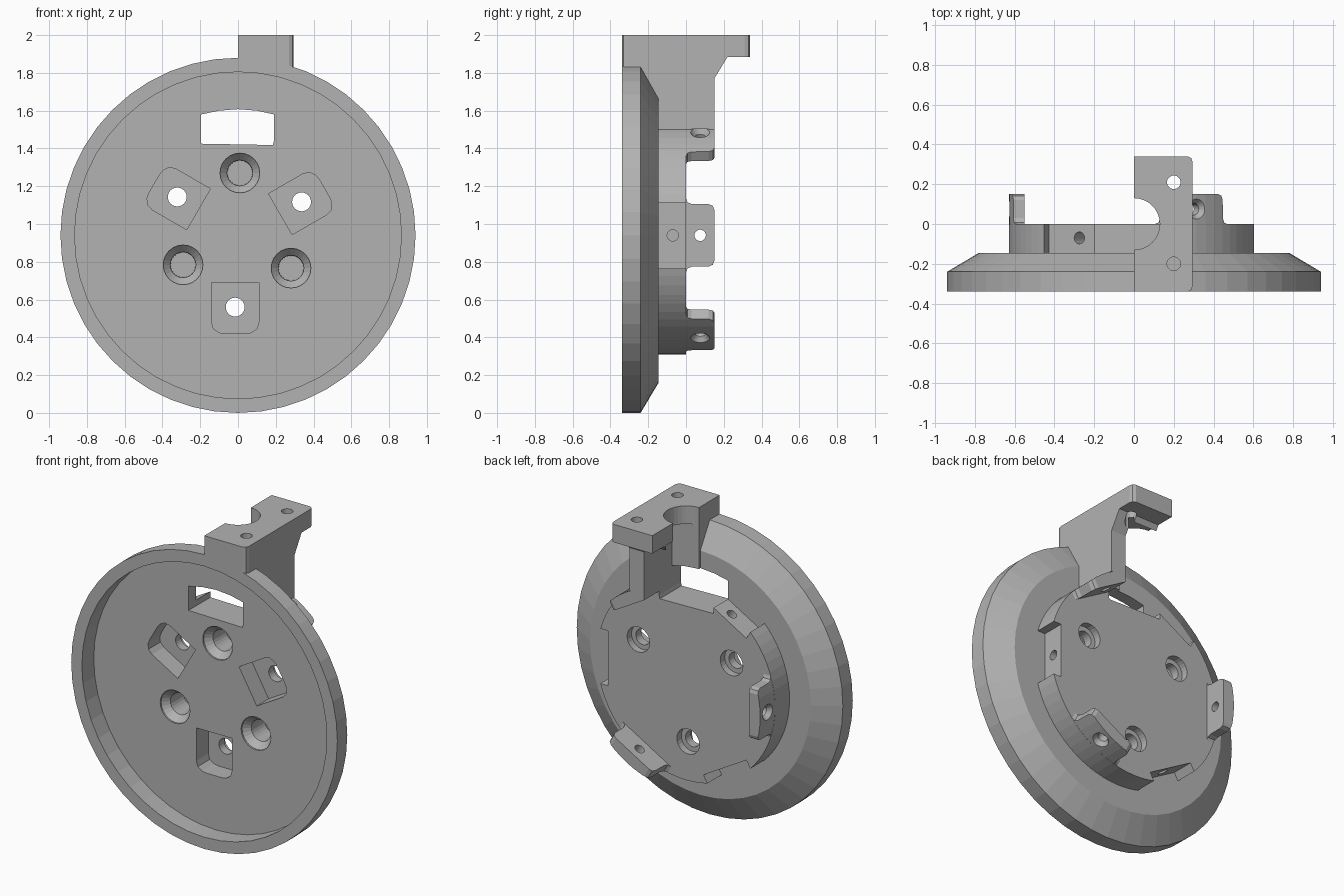
import bpy, bmesh
from math import cos, sin, pi, radians
from mathutils import Matrix, Vector

old = bpy.data.objects.get("Cube")
if old:
    bpy.data.objects.remove(old, do_unlink=True)

CENTRE = Vector((0, 0, 0.94))

grey = bpy.data.materials.new("plain_grey")
grey.use_nodes = True
grey.diffuse_color = (0.45, 0.45, 0.45, 1)
grey.node_tree.nodes["Principled BSDF"].inputs["Base Color"].default_value = (0.45, 0.45, 0.45, 1)


def frame(u, v, w, origin):
    m = Matrix((u, v, w)).transposed().to_4x4()
    m.translation = origin
    return m


def axial(deg):
    """Local u = radial, v = tangent, w = along the disc axis."""
    a = radians(deg)
    return frame((cos(a), 0, sin(a)), (-sin(a), 0, cos(a)), (0, 1, 0), CENTRE)


def radial(deg):
    """Local u = tangent, v = along the disc axis, w = radial."""
    a = radians(deg)
    return frame((-sin(a), 0, cos(a)), (0, 1, 0), (cos(a), 0, sin(a)), CENTRE)


def loft(name, rings, matrix):
    """Closed solid through rings of equal point count."""
    bm = bmesh.new()
    loops = [[bm.verts.new(matrix @ Vector(p)) for p in ring] for ring in rings]
    n = len(loops[0])
    for low, high in zip(loops, loops[1:]):
        for i in range(n):
            j = (i + 1) % n
            bm.faces.new((low[i], low[j], high[j], high[i]))
    bm.faces.new(loops[0])
    bm.faces.new(loops[-1])
    bmesh.ops.recalc_face_normals(bm, faces=bm.faces)
    mesh = bpy.data.meshes.new(name)
    bm.to_mesh(mesh)
    bm.free()
    mesh.materials.append(grey)
    obj = bpy.data.objects.new(name, mesh)
    bpy.context.collection.objects.link(obj)
    return obj


def prism(name, pts, lo, hi, matrix):
    return loft(name, [[(u, v, w) for u, v in pts] for w in (lo, hi)], matrix)


def lathe(name, profile, matrix, u=0, v=0, n=24):
    """Stack of circles given as (radius, height) about a local axis."""
    return loft(name, [[(u + r * cos(2 * pi * i / n), v + r * sin(2 * pi * i / n), w)
                        for i in range(n)] for r, w in profile], matrix)


def combine(target, tool, operation):
    mod = target.modifiers.new("combine", "BOOLEAN")
    mod.operation = operation
    mod.solver = "EXACT"
    mod.object = tool
    bpy.context.view_layer.objects.active = target
    bpy.ops.object.modifier_apply(modifier=mod.name)
    bpy.data.objects.remove(tool, do_unlink=True)


def cut(tool):
    combine(body, tool, "DIFFERENCE")


# Chamfered disc
body = lathe("mounting_disc", [(0.94, -0.34), (0.94, -0.24), (0.78, -0.145)], axial(0), n=48)

# Raised round boss with recessed seats
boss = lathe("boss", [(0.63, -0.18), (0.63, 0)], axial(0), n=72)
seat = [(0.55, -0.175), (0.7, -0.175), (0.7, 0.175), (0.55, 0.175)]
for deg in (0, 120, 240):
    combine(boss, prism("seat", seat, -0.145, 0.05, axial(deg)), "DIFFERENCE")
    combine(boss, lathe("seat_hole", [(0.03, 0.43), (0.03, 0.6)], radial(deg), v=-0.07), "DIFFERENCE")
combine(body, boss, "UNION")

# Bracket on top with arm and flange
side = [(-0.34, 1.8), (-0.24, 1.8), (-0.18, 1.5), (0.15, 1.5), (0.15, 1.77),
        (0.22, 1.885), (0.34, 1.885), (0.34, 2), (-0.34, 2)]
bracket = prism("bracket", side, 0, 0.295, frame((0, 1, 0), (0, 0, 1), (1, 0, 0), (0, 0, 0)))
outline = [(-0.1, -0.34), (0.27, -0.34), (0.288, -0.331), (0.295, -0.31),
           (0.295, 0.31), (0.288, 0.331), (0.27, 0.34), (-0.1, 0.34)]
combine(bracket, prism("outline", outline, 1, 2.5, Matrix()), "INTERSECT")
combine(body, bracket, "UNION")

# Upright tabs with rounded corners and flared feet
half = [(0.195, -0.05), (0.195, 0), (0.175, 0.008), (0.166, 0.03),
        (0.165, 0.12), (0.156, 0.142), (0.135, 0.15)]
tab_shape = half + [(-u, v) for u, v in reversed(half)]
for deg in (60, 180, 300):
    tab = prism("tab", tab_shape, 0.55, 0.7, radial(deg))
    combine(tab, lathe("tab_round", [(0.629, -0.3), (0.629, 0.3)], axial(0), n=72), "INTERSECT")
    combine(body, tab, "UNION")

# Front recess
cut(lathe("recess", [(0.865, -0.5), (0.865, -0.22)], axial(0), n=48))

# Tab holes, countersunk on the outside
for deg in (60, 180, 300):
    cut(lathe("tab_hole", [(0.03, 0.5), (0.03, 0.6), (0.055, 0.635)], radial(deg), v=0.075))

# Arched window, slot beside the arm and half-round notch
xz = frame((1, 0, 0), (0, 0, 1), (0, 1, 0), (0, 0, 0))
window = [(-0.195, 1.425), (0.185, 1.418), (0.19, 1.44), (0.19, 1.58), (0.1, 1.6),
          (0, 1.608), (-0.1, 1.6), (-0.195, 1.58)]
cut(prism("window", window, -0.6, 0.6, xz))
cut(prism("slot", [(-0.01, 1.575), (0.19, 1.575), (0.19, 1.885), (-0.01, 1.885)], -0.13, 0.2, xz))
cut(lathe("notch", [(0.13, 1.6), (0.13, 2.1)], Matrix(), n=32))

# Flange screw holes
cut(lathe("flange_hole", [(0.034, 1.7), (0.034, 2.1)], Matrix(), u=0.2, v=0.21))
cut(lathe("flange_hole", [(0.034, 1.86), (0.034, 2.1)], Matrix(), u=0.2, v=-0.2))

# Front pockets with through holes and rear counterbores
pocket = [(0.25, -0.14), (0.25, 0.11), (0.46, 0.11), (0.495, 0.1), (0.515, 0.07),
          (0.52, 0.04), (0.52, -0.07), (0.515, -0.1), (0.495, -0.13), (0.46, -0.14)]
for deg in (30, 150, 270):
    cut(prism("pocket", pocket, -0.3, -0.1, axial(deg)))
    cut(lathe("through_hole", [(0.05, -0.2), (0.05, -0.045), (0.08, -0.045), (0.08, 0.05)],
              axial(deg), u=0.38, v=-0.015))

# Blind countersunk holes in the front
for deg in (90, 210, 330):
    cut(lathe("blind_hole", [(0.105, -0.3), (0.105, -0.21), (0.068, -0.17), (0.066, -0.04)],
              axial(deg), u=0.33, v=-0.01))

body.data.materials.clear()
body.data.materials.append(grey)
for poly in body.data.polygons:
    poly.material_index = 0
    poly.use_smooth = False
